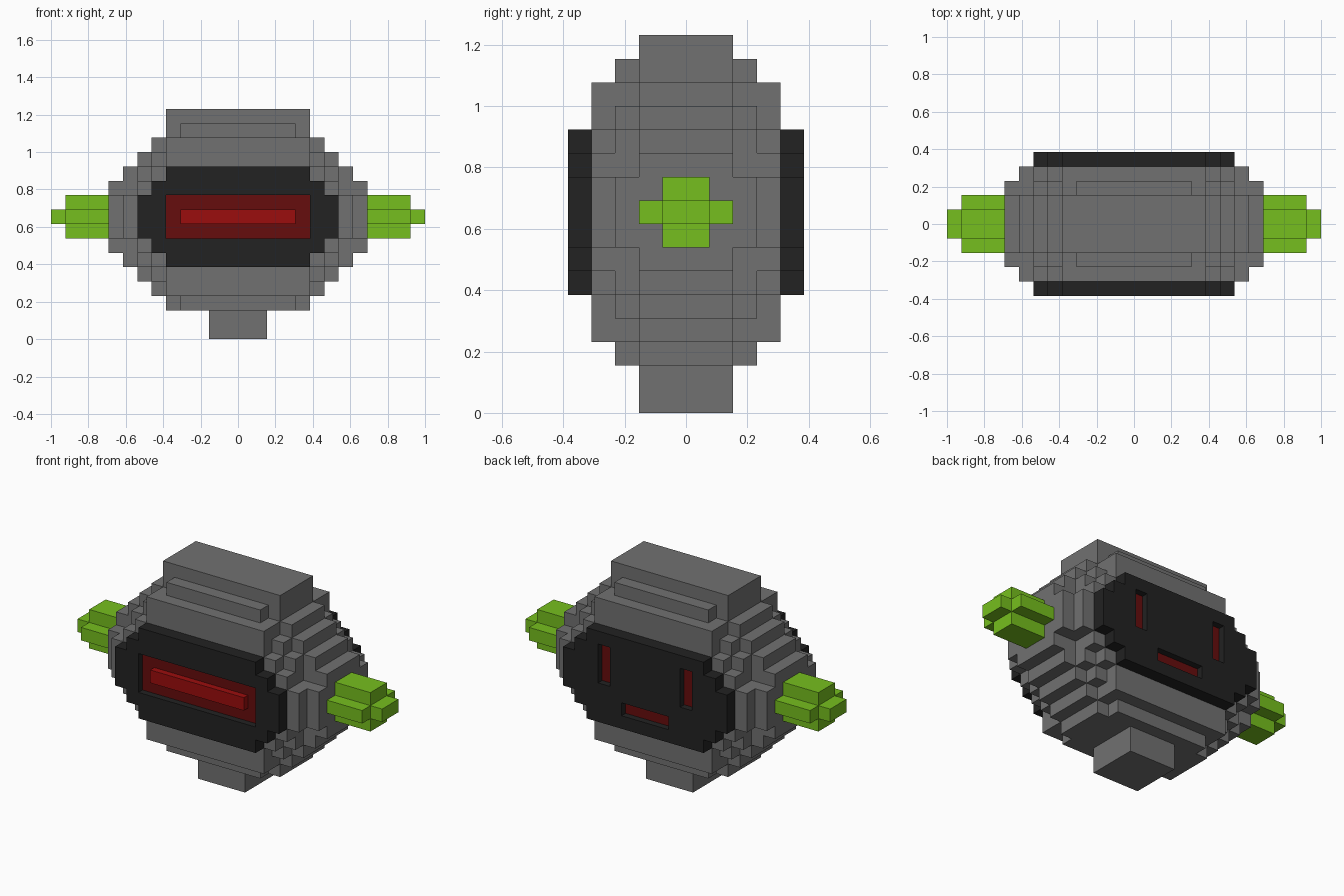
import bpy
import bmesh

U = 1 / 13      # size of one block step
MID = 8.5       # height of the body centre, in steps

cube = bpy.data.objects.get("Cube")
if cube:
    bpy.data.objects.remove(cube, do_unlink=True)


def material(name, rgb):
    m = bpy.data.materials.new(name)
    m.use_nodes = True
    color = (*rgb, 1)
    m.diffuse_color = color
    bsdf = next(n for n in m.node_tree.nodes if n.type == 'BSDF_PRINCIPLED')
    bsdf.inputs["Base Color"].default_value = color
    return m


GREY = material("shell grey", (0.165, 0.165, 0.165))
BLACK = material("plate black", (0.016, 0.016, 0.016))
GREEN = material("bolt green", (0.18, 0.52, 0.013))
DARK_RED = material("dark red", (0.133, 0.004, 0.004))
RED = material("bright red", (0.33, 0.004, 0.004))


def prism(name, outline, y0, y1, mat):
    """Extrude an outline of (x, z) steps from depth y0 to y1."""
    bm = bmesh.new()
    face = bm.faces.new([bm.verts.new((x * U, y0 * U, z * U)) for x, z in outline])
    ext = bmesh.ops.extrude_face_region(bm, geom=[face])
    moved = [v for v in ext["geom"] if isinstance(v, bmesh.types.BMVert)]
    bmesh.ops.translate(bm, verts=moved, vec=(0, (y1 - y0) * U, 0))
    bmesh.ops.recalc_face_normals(bm, faces=bm.faces)
    mesh = bpy.data.meshes.new(name)
    bm.to_mesh(mesh)
    bm.free()
    mesh.materials.append(mat)
    ob = bpy.data.objects.new(name, mesh)
    bpy.context.collection.objects.link(ob)
    return ob


def box(name, x, y, z, mat):
    outline = [(x[0], z[0]), (x[1], z[0]), (x[1], z[1]), (x[0], z[1])]
    return prism(name, outline, y[0], y[1], mat)


def stepped(steps):
    """Closed staircase oval from (half width, half height) pairs."""
    quarter = []
    for i, (x, h) in enumerate(steps):
        quarter.append((x, h))
        if i + 1 < len(steps):
            quarter.append((x, steps[i + 1][1]))
    right = quarter + [(x, -h) for x, h in reversed(quarter)]
    left = [(-x, h) for x, h in reversed(right)]
    return [(x, MID + h) for x, h in right + left]


def cut(ob, cutters):
    """Cut box holes through an object and drop the cutters."""
    for c in cutters:
        mod = ob.modifiers.new("hole", 'BOOLEAN')
        mod.operation = 'DIFFERENCE'
        mod.solver = 'EXACT'
        mod.object = c
        c.hide_render = True
    graph = bpy.context.evaluated_depsgraph_get()
    mesh = bpy.data.meshes.new_from_object(ob.evaluated_get(graph))
    ob.modifiers.clear()
    ob.data = mesh
    for c in cutters:
        bpy.data.objects.remove(c, do_unlink=True)


# Stepped shell: a core and two thinner layers on front and back
CORE = stepped([(5, 6.5), (6, 5.5), (7, 4.5), (8, 3.5), (9, 2.5)])
INNER = stepped([(4, 6.5), (5, 5.5), (6, 4.5), (7, 3.5), (9, 1.5)])
OUTER = stepped([(5, 5.5), (6, 3.5), (7, 2.5), (8, 1.5)])
PLATE = stepped([(5, 3.5), (6, 2.5), (7, 1.5)])

prism("body_core", CORE, -2, 2, GREY)
plates = {}
for side, s in (("front", -1), ("back", 1)):
    prism(f"{side}_inner_layer", INNER, 2 * s, 3 * s, GREY)
    prism(f"{side}_outer_layer", OUTER, 3 * s, 4 * s, GREY)
    plates[side] = prism(f"{side}_plate", PLATE, 4 * s, 5 * s, BLACK)

# Crown on top and neck below
box("crown", (-5, 5), (-2, 2), (15, 16), GREY)
box("neck", (-2, 2), (-2, 2), (0, 2), GREY)

# Recessed front panel with a bright bar
cut(plates["front"], [box("cutter", (-5, 5), (-6, -3.5), (7, 10), BLACK)])
box("front_panel", (-5, 5), (-4.5, -4), (7, 10), DARK_RED)
box("front_bar", (-4, 4), (-5, -4.5), (8, 9), RED)

# Recessed slots on the back: two upright, one flat
slots = {
    "left_slot": ((3, 4), (8, 11)),
    "right_slot": ((-4, -3), (8, 11)),
    "lower_slot": ((-2, 2), (6, 7)),
}
cut(plates["back"], [box("cutter", x, (3.5, 6), z, BLACK) for x, z in slots.values()])
for name, (x, z) in slots.items():
    box(name, x, (4, 4.5), z, DARK_RED)

# Side bolts: a cross-shaped bar with a short tip
for side, s in (("left", 1), ("right", -1)):
    def span(a, b):
        return tuple(sorted((a * s, b * s)))
    box(f"{side}_bolt", span(9, 12), (-1, 1), (7, 10), GREEN)
    for where, y in (("front", (-2, -1)), ("back", (1, 2))):
        box(f"{side}_bolt_{where}_rib", span(9, 12), y, (8, 9), GREEN)
    box(f"{side}_bolt_tip", span(12, 13), (-1, 1), (8, 9), GREEN)
